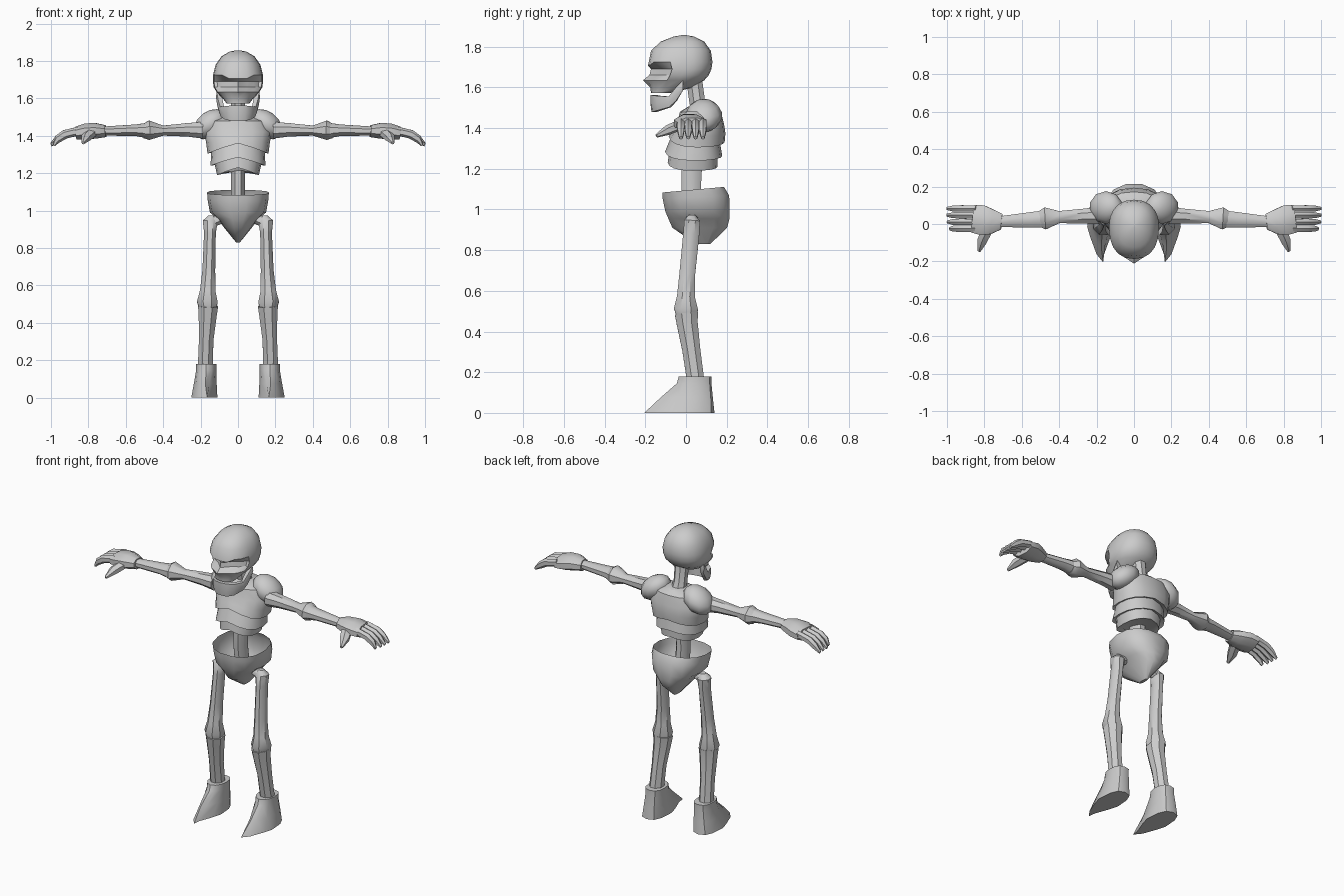
import bpy, bmesh, math
from mathutils import Vector


def finish(name, bm, mirror=False, angle=40):
    bmesh.ops.recalc_face_normals(bm, faces=bm.faces)
    me = bpy.data.meshes.new(name)
    bm.to_mesh(me)
    bm.free()
    ob = bpy.data.objects.new(name, me)
    bpy.context.collection.objects.link(ob)
    if mirror:
        ob.modifiers.new("Mirror", 'MIRROR')
    bpy.ops.object.select_all(action='DESELECT')
    ob.select_set(True)
    bpy.context.view_layer.objects.active = ob
    bpy.ops.object.shade_smooth_by_angle(angle=math.radians(angle))
    return ob


def loft(name, rings, mirror=False, cap0=True, cap1=True, angle=40):
    bm = bmesh.new()
    vs = [[bm.verts.new(p) for p in r] for r in rings]
    n = len(rings[0])
    for a, b in zip(vs, vs[1:]):
        for i in range(n):
            j = (i + 1) % n
            bm.faces.new((a[i], a[j], b[j], b[i]))
    if cap0:
        bm.faces.new(vs[0])
    if cap1:
        bm.faces.new(vs[-1])
    return finish(name, bm, mirror, angle)


def ring(z, hw, yf, yb, n=16, cx=0, pf=1.0, pb=1.0, mid=0.5, arch=0, tilt=0):
    # horizontal section: front and back halves have their own roundness
    ym = yf + (yb - yf) * mid
    pts = []
    for i in range(n):
        t = 2 * math.pi * i / n
        c, s = math.cos(t), math.sin(t)
        p = pf if s < 0 else pb
        x = hw * math.copysign(abs(c) ** p, c)
        y = ym + (yb - ym if s > 0 else ym - yf) * math.copysign(abs(s) ** p, s)
        k = arch * (1 if s < 0 else 0.5)
        pts.append(Vector((cx + x, y, z + k * (1 - abs(c)) + tilt * (y - ym))))
    return pts


def tube(name, secs, n=8, mirror=True):
    # limb through (x, y, z, side radius, up radius) sections
    d = (Vector(secs[-1][:3]) - Vector(secs[0][:3])).normalized()
    up = Vector((0, 1, 0)) if abs(d.z) > 0.9 else Vector((0, 0, 1))
    u = up.cross(d).normalized()
    v = d.cross(u)
    rings = []
    for x, y, z, a, b in secs:
        rings.append([Vector((x, y, z)) + u * a * math.cos(2 * math.pi * (i + .5) / n)
                      + v * b * math.sin(2 * math.pi * (i + .5) / n) for i in range(n)])
    return loft(name, rings, mirror)


# skull with sunken eye sockets and nose ridge
skull = [(1.572, .06, -.172, -.08), (1.598, .08, -.175, .03), (1.635, .115, -.19, .09),
         (1.66, .13, -.18, .112), (1.69, .134, -.172, .125), (1.725, .134, -.187, .13),
         (1.78, .12, -.172, .122), (1.825, .088, -.125, .09), (1.85, .045, -.06, .04),
         (1.857, .01, -.02, .0)]
rings = [ring(z, w, f, b, 20, pf=.85, pb=.9, mid=.55) for z, w, f, b in skull]
for r in rings:
    for p in r:
        if p.y < -.09 and 1.65 < p.z < 1.70 and .03 < abs(p.x) < .115:
            p.y += .045
        if abs(p.x) < .01 and p.y < -.1 and 1.62 < p.z < 1.64:
            p.y = -.212
        if p.y < -.1 and 1.72 < p.z < 1.73 and abs(p.x) < .05:
            p.z -= .018
loft("skull", rings)

# lower jaw, a U-shaped strip with a raised hinge
path = [(.118, -.015, 1.585, 1.635), (.112, -.05, 1.535, 1.60), (.10, -.085, 1.503, 1.555),
        (.075, -.145, 1.487, 1.558), (.04, -.17, 1.48, 1.562)]
path = path + [(0, -.175, 1.48, 1.562)] + [(-x, y, a, b) for x, y, a, b in path[::-1]]
jaw = []
for x, y, a, b in path:
    xi, yi = x * .75, -.02 + (y + .02) * .8
    jaw.append([(x * .93, y * .97, a), (x, y, (a + b) / 2), (x * .96, y, b),
                (xi, yi, b), (xi, yi, a)])
loft("jaw", jaw)

# neck and lower spine
tube("neck", [(0, .08, 1.46, .05, .05), (0, .055, 1.53, .04, .042), (0, .04, 1.64, .042, .042)],
     8, False)
tube("spine", [(0, .05, .93, .042, .052), (0, .025, 1.1, .04, .052), (0, .03, 1.24, .042, .055)],
     8, False)

# rib cage with stepped, arched rib bands
ribs = [(1.505, .07, .01, .14, 0), (1.48, .15, -.03, .172, 0), (1.42, .18, -.045, .187, 0),
        (1.36, .17, -.068, .194, .03), (1.305, .163, -.085, .19, .055),
        (1.315, .143, -.068, .165, .055), (1.24, .147, -.103, .178, .045),
        (1.25, .125, -.08, .155, .045), (1.19, .112, -.09, .155, .04), (1.2, .09, -.06, .13, .04)]
loft("rib_cage", [ring(z, w, f, b, 16, pf=.85, pb=.85, arch=k) for z, w, f, b, k in ribs], angle=35)

# shoulders
bm = bmesh.new()
bmesh.ops.create_uvsphere(bm, u_segments=10, v_segments=7, radius=1)
for v in bm.verts:
    x, y, z = v.co
    v.co = (.15 + .092 * x, .088 + .09 * y, 1.462 + .076 * z - .03 * x)
finish("shoulder", bm, True)

# open pelvis bowl tapering to a point
bowl = [(1.097, .165, -.12, .19, .09), (1.06, .163, -.118, .216, .05), (.99, .15, -.105, .217, 0),
        (.955, .11, -.09, .217, 0), (.91, .075, -.07, .205, 0), (.83, .01, .05, .12, 0)]
loft("pelvis", [ring(z, w, f, b, 14, pf=.85, pb=.85, tilt=k) for z, w, f, b, k in bowl],
     cap0=False)

# legs
tube("thigh_bone", [(.14, .03, .972, .02, .018), (.148, .03, .945, .043, .042),
                    (.15, .026, .88, .034, .043), (.156, .006, .68, .037, .042),
                    (.162, .0, .57, .045, .048), (.164, .0, .51, .06, .064),
                    (.162, .002, .465, .045, .05)])
tube("hip_knob", [(.15, .03, .935, .03, .03), (.105, .03, .952, .032, .03), (.082, .03, .956, .016, .016)])
tube("shin_bone", [(.16, .002, .49, .058, .062), (.162, .006, .44, .052, .056),
                   (.17, .026, .31, .042, .048), (.175, .047, .16, .043, .046)])

# feet with pointed toes
boot = [(.18, .055, -.035, .125, .17, 1, .5), (.145, .054, -.045, .125, .17, 1, .5),
        (.075, .061, -.125, .132, .175, 1.4, .6), (.0, .07, -.205, .14, .18, 1.8, .55)]
feet = [ring(z, w, f, b, 12, cx, p, .75, m) for z, w, f, b, cx, p, m in boot]
feet[-1][9].x = .165
loft("foot", feet, True)

# arms
tube("upper_arm_bone", [(.19, .045, 1.43, .05, .048), (.27, .042, 1.432, .043, .039),
                        (.4, .037, 1.428, .035, .029), (.475, .03, 1.43, .064, .056),
                        (.505, .027, 1.426, .046, .042)])
tube("forearm_bone", [(.48, .026, 1.428, .05, .045), (.55, .022, 1.43, .045, .033),
                      (.73, .012, 1.425, .03, .026)])

# hands, fingers and thumbs
tube("palm", [(.707, .012, 1.425, .045, .034), (.76, .012, 1.427, .072, .045),
              (.81, .02, 1.424, .087, .046), (.862, .028, 1.415, .08, .038)])
for i in range(4):
    y = .083 - .036 * i
    end = 1.0 - (.0, .0, .002, .015)[i]
    tube(f"finger_{i + 1}", [(.84, y, 1.428, .019, .024), (.925, y, 1.408, .02, .024),
                             (.965, y, 1.382, .018, .021), (end, y, 1.352, .009, .009)], 6)
tube("thumb", [(.785, -.03, 1.415, .034, .026), (.812, -.09, 1.39, .03, .025),
               (.828, -.145, 1.362, .009, .009)], 6)
